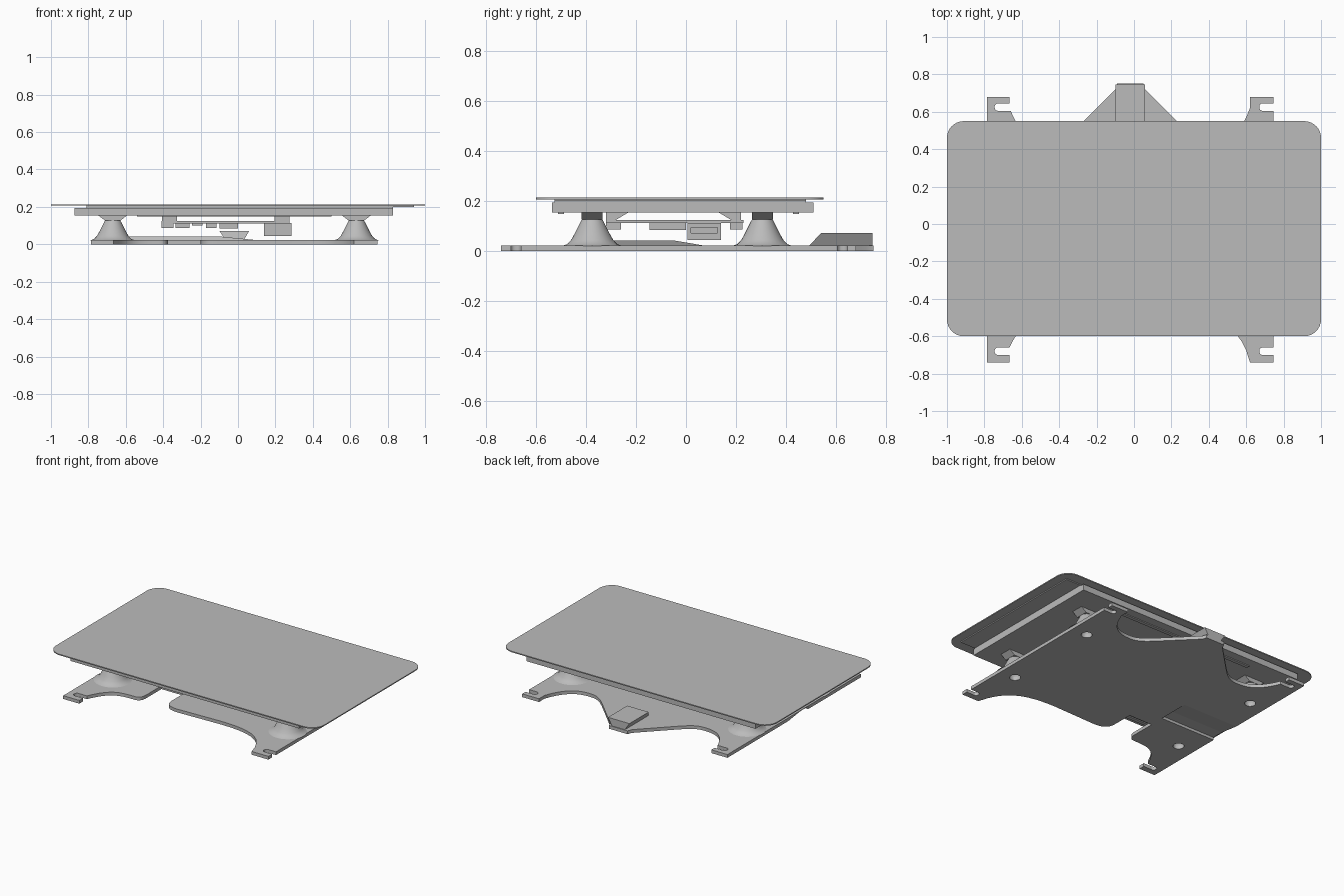
import bpy, bmesh, math
from mathutils import Vector
from mathutils.geometry import interpolate_bezier

cube = bpy.data.objects.get("Cube")
if cube:
    bpy.data.objects.remove(cube)

grey = bpy.data.materials.new("plain grey")
grey.use_nodes = True
colour = (0.5, 0.5, 0.5, 1)
grey.diffuse_color = colour
grey.node_tree.nodes["Principled BSDF"].inputs["Base Color"].default_value = colour


def finish(name, bm):
    bmesh.ops.recalc_face_normals(bm, faces=bm.faces)
    mesh = bpy.data.meshes.new(name)
    bm.to_mesh(mesh)
    bm.free()
    mesh.materials.append(grey)
    ob = bpy.data.objects.new(name, mesh)
    bpy.context.collection.objects.link(ob)
    return ob


def prism(name, outline, z0, z1):
    """Extrude a flat outline from z0 to z1."""
    bm = bmesh.new()
    face = bm.faces.new([bm.verts.new((p[0], p[1], z0)) for p in outline])
    top = bmesh.ops.extrude_face_region(bm, geom=[face])["geom"]
    for v in top:
        if isinstance(v, bmesh.types.BMVert):
            v.co.z = z1
    return finish(name, bm)


def rect(x0, x1, y0, y1):
    return [(x0, y0), (x1, y0), (x1, y1), (x0, y1)]


def box(name, xs, ys, zs):
    return prism(name, rect(*xs, *ys), *zs)


def loft(name, low, z0, high, z1):
    """Join a lower rectangle to an upper one."""
    bm = bmesh.new()
    a = [bm.verts.new((*p, z0)) for p in rect(*low)]
    b = [bm.verts.new((*p, z1)) for p in rect(*high)]
    bm.faces.new(a)
    bm.faces.new(b)
    for i in range(4):
        j = (i + 1) % 4
        bm.faces.new((a[i], a[j], b[j], b[i]))
    return finish(name, bm)


def lathe(name, profile, x, y, steps=32):
    """Closed ring profile turned about a vertical axis."""
    bm = bmesh.new()
    rings = []
    for i in range(steps):
        t = math.tau * i / steps
        rings.append([bm.verts.new((x + r * math.cos(t), y + r * math.sin(t), z))
                      for r, z in profile])
    n = len(profile)
    for i in range(steps):
        a, b = rings[i], rings[(i + 1) % steps]
        for k in range(n):
            m = (k + 1) % n
            bm.faces.new((a[k], b[k], b[m], a[m]))
    return finish(name, bm)


def smooth(ob):
    bpy.ops.object.select_all(action="DESELECT")
    ob.select_set(True)
    bpy.context.view_layer.objects.active = ob
    bpy.ops.object.shade_smooth_by_angle(angle=math.radians(35))


def cut(ob, cutter):
    cutter.hide_render = True
    cutter.hide_set(True)
    cutter.display_type = "WIRE"
    mod = ob.modifiers.new("cut", "BOOLEAN")
    mod.operation = "DIFFERENCE"
    mod.solver = "EXACT"
    mod.object = cutter


def bez(*pts):
    a, b, c, d = (Vector((*p, 0)) for p in pts)
    return [(p.x, p.y) for p in interpolate_bezier(a, b, c, d, 10)]


def rounded(x0, x1, y0, y1, r):
    pts = []
    corners = [(x1 - r, y1 - r), (x0 + r, y1 - r), (x0 + r, y0 + r), (x1 - r, y0 + r)]
    for q, (cx, cy) in enumerate(corners):
        for i in range(9):
            t = math.pi / 2 * (q + i / 8)
            pts.append((cx + r * math.cos(t), cy + r * math.sin(t)))
    return pts


# Display stack
smooth(prism("display_glass", rounded(-1, 1, -0.6, 0.55, 0.09), 0.207, 0.214))
box("display_panel", (-0.81, 0.94), (-0.525, 0.48), (0.2, 0.207))
box("display_backing", (-0.81, 0.83), (-0.525, 0.48), (0.19, 0.202))
box("display_tray", (-0.875, 0.83), (-0.535, 0.51), (0.154, 0.195))
for side, y in (("front", -0.5), ("back", 0.44)):
    box(side + "_tray_strip", (-0.54, 0.5), (y - 0.012, y + 0.012), (0.148, 0.155))

# Base plate outline, counterclockwise from the front right hook
outline = [(-0.785, -0.74), (-0.665, -0.74)]
outline += bez((-0.665, -0.66), (-0.6, -0.52), (-0.55, -0.5), (-0.44, -0.5))
outline += bez((-0.42, -0.5), (-0.39, -0.5), (-0.375, -0.48), (-0.375, -0.44))
outline += [(-0.375, -0.28), (-0.2, -0.28)]
outline += bez((-0.2, -0.42), (-0.2, -0.48), (-0.16, -0.5), (-0.1, -0.5))
outline += bez((0.22, -0.49), (0.45, -0.49), (0.57, -0.54), (0.62, -0.74))
outline += [(0.745, -0.74), (0.745, 0.68), (0.62, 0.68)]
outline += bez((0.62, 0.62), (0.57, 0.48), (0.5, 0.44), (0.42, 0.44))
outline += bez((0.4, 0.44), (0.34, 0.44), (0.3, 0.48), (0.23, 0.55))
outline += [(0.06, 0.72), (0.05, 0.75), (-0.09, 0.75), (-0.1, 0.72)]
outline += bez((-0.27, 0.55), (-0.34, 0.48), (-0.38, 0.44), (-0.44, 0.44))
outline += bez((-0.46, 0.44), (-0.56, 0.44), (-0.62, 0.5), (-0.665, 0.62))
outline += [(-0.665, 0.68), (-0.785, 0.68)]
base = prism("base_plate", outline, 0, 0.022)

# Hook slots, all opening to the left
for x0, x1 in ((-0.745, -0.64), (0.67, 0.77)):
    for y in (-0.68, 0.625):
        slot = rounded(x0, x1, y - 0.02, y + 0.02, 0.018)
        cut(base, prism("slot_cutter", slot, -0.05, 0.06))

# Sloping recess under the plate, with a raised cover above it
cut(base, loft("recess_cutter", (-0.9, -0.37, -0.18, 0.11), -0.01,
               (-0.9, -0.38, -0.18, -0.1), 0.018))
loft("raised_cover", (-0.675, 0.115, -0.3, 0.08), 0.021,
     (-0.66, -0.1, -0.29, -0.045), 0.042)

# Hollow flared posts and the tray feet resting on them
flare = [(0.035, 0.021), (0.12, 0.021), (0.1, 0.028), (0.084, 0.045), (0.07, 0.07),
         (0.055, 0.1), (0.045, 0.12), (0.041, 0.126), (0.001, 0.126), (0.001, 0.06),
         (0.033, 0.03)]
for x, side in ((-0.67, "right"), (0.633, "left")):
    for y, end in ((-0.375, "front"), (0.305, "back")):
        name = end + "_" + side
        smooth(lathe(name + "_post", flare, x, y))
        hole = [(0.034 * math.cos(math.tau * i / 24) + x,
                 0.034 * math.sin(math.tau * i / 24) + y) for i in range(24)]
        cut(base, prism("hole_cutter", hole, -0.05, 0.05))
        loft(name + "_foot", (x - 0.04, x + 0.04, y - 0.042, y + 0.042), 0.126,
             (x - 0.078, x + 0.078, y - 0.042, y + 0.042), 0.155)
smooth(base)

# Cable housing on the back point
loft("cable_housing", (-0.065, 0.03, 0.49, 0.745), 0.02, (-0.1, 0.06, 0.54, 0.745), 0.072)

# Circuit board and its four hangers
box("circuit_board", (-0.41, 0.275), (-0.32, 0.23), (0.112, 0.125))
for x in (-0.365, 0.235):
    for s, y, end in ((1, -0.32, "front"), (-1, 0.22, "back")):
        low = sorted((y, y + s * 0.04))
        high = sorted((y, y + s * 0.09))
        loft(end + "_hanger", (x - 0.04, x + 0.04, *low), 0.125,
             (x - 0.04, x + 0.04, *high), 0.155)

# Parts under the board: name, x range, y range, bottom
for name, xs, ys, z in (
        ("plug_block", (-0.41, -0.345), (-0.32, -0.26), 0.087),
        ("chip", (-0.335, -0.26), (-0.145, 0), 0.088),
        ("small_chip", (-0.245, -0.19), (-0.1, 0), 0.1),
        ("rear_plug", (-0.17, -0.115), (0.175, 0.225), 0.087),
        ("socket", (-0.1, 0), (-0.145, 0), 0.085)):
    box(name, xs, ys, (z, 0.113))
port = box("cable_port", (0.14, 0.285), (0.005, 0.14), (0.045, 0.113))
cut(port, box("port_cutter", (0.2, 0.3), (0.02, 0.125), (0.073, 0.095)))
